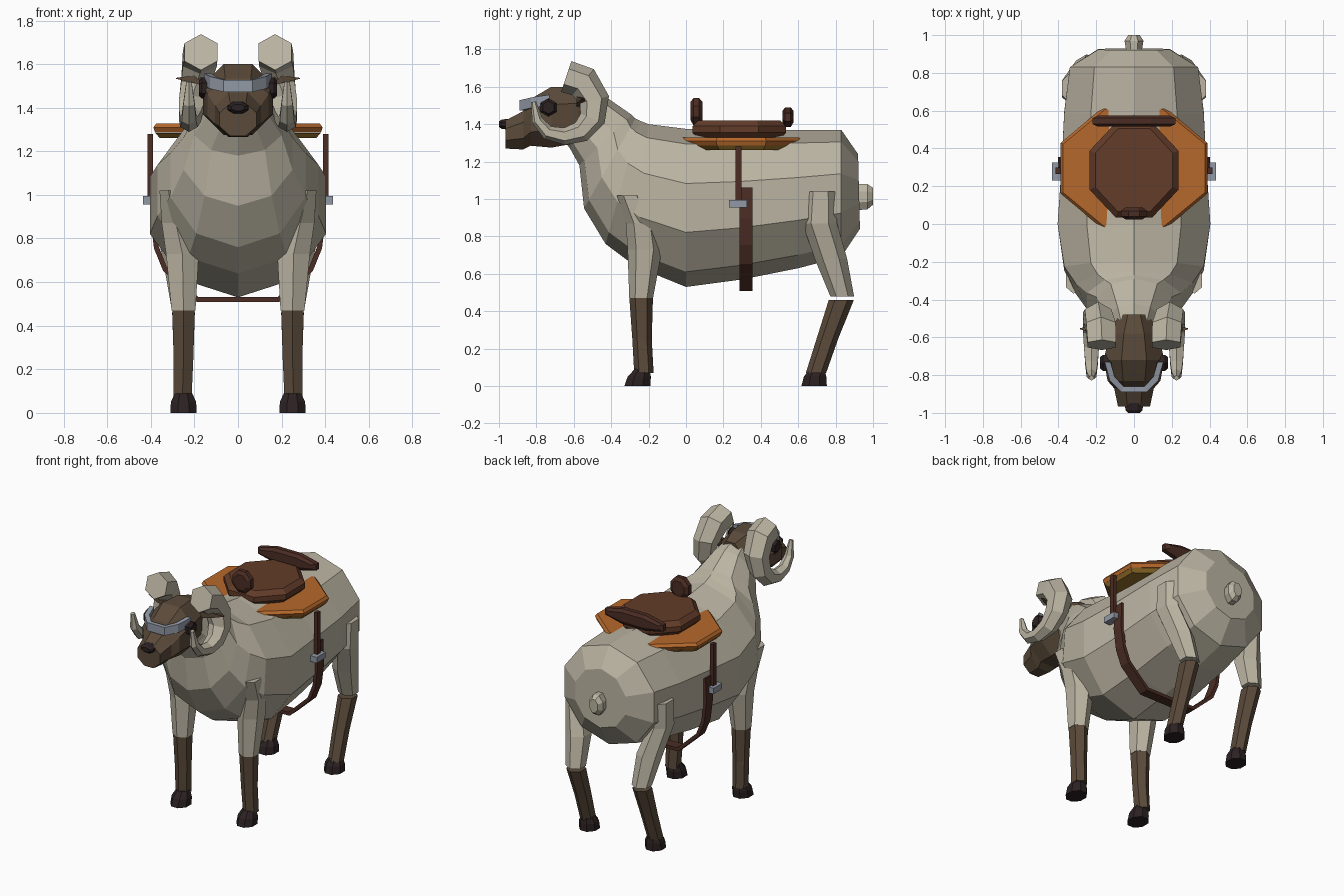
import bpy, bmesh, math
from mathutils import Vector as V

cube = bpy.data.objects.get("Cube")
if cube:
    bpy.data.objects.remove(cube)


def material(name, r, g, b):
    m = bpy.data.materials.new(name)
    m.use_nodes = True
    m.diffuse_color = (r, g, b, 1)
    bsdf = next(n for n in m.node_tree.nodes if n.type == 'BSDF_PRINCIPLED')
    bsdf.inputs["Base Color"].default_value = (r, g, b, 1)
    bsdf.inputs["Roughness"].default_value = 0.9
    return m


WOOL = material("cream wool", .50, .46, .365)
HIDE = material("brown hide", .105, .07, .043)
HOOF = material("dark hoof", .025, .015, .016)
SEAT = material("saddle leather", .125, .045, .022)
PAD = material("orange blanket", .47, .14, .025)
TRIM = material("gold lining", .32, .17, .025)
STRAP = material("strap leather", .07, .026, .017)
METAL = material("blue grey metal", .29, .32, .38)


def loft(name, rings, mat, n=8, flat=True):
    """Skin rings given as (centre, half axis u, half axis v); flat puts sides, not corners, on the axes."""
    bm = bmesh.new()
    shift = math.pi / n if flat else math.pi / 2
    grow = 1 / math.cos(math.pi / n) if flat else 1
    loops = []
    for c, u, v in rings:
        loop = []
        for i in range(n):
            a = shift + i * math.tau / n
            loop.append(bm.verts.new(V(c) + V(u) * math.cos(a) * grow + V(v) * math.sin(a) * grow))
        loops.append(loop)
    for a, b in zip(loops, loops[1:]):
        for i in range(n):
            j = (i + 1) % n
            bm.faces.new((a[i], a[j], b[j], b[i]))
    bm.faces.new(loops[0])
    bm.faces.new(loops[-1])
    bmesh.ops.recalc_face_normals(bm, faces=bm.faces)
    me = bpy.data.meshes.new(name)
    bm.to_mesh(me)
    bm.free()
    me.materials.append(mat)
    ob = bpy.data.objects.new(name, me)
    bpy.context.scene.collection.objects.link(ob)
    return ob


def column(name, rows, mat, s=1, n=8):
    """Upright part from rows of z, x, y, half width, half depth."""
    return loft(name, [((s * x, y, z), (rx, 0, 0), (0, ry, 0)) for z, x, y, rx, ry in rows], mat, n)


def along_y(name, rows, mat, n=8):
    """Part running front to back from rows of y, bottom, top, half width."""
    return loft(name, [((0, y, (a + b) / 2), (w, 0, 0), (0, 0, (b - a) / 2)) for y, a, b, w in rows], mat, n)


def box(name, lo, hi, mat):
    c, h = (V(lo) + V(hi)) / 2, (V(hi) - V(lo)) / 2
    return loft(name, [((c.x, c.y, z), (h.x, 0, 0), (0, h.y, 0)) for z in (lo[2], hi[2])], mat, 4)


# Body and neck: bottom y, z, top y, z, half width
body = []
for by, bz, ty, tz, w in [
        (.93, .84, .92, 1.24, .19), (.83, .69, .83, 1.37, .34), (.60, .63, .58, 1.37, .37),
        (.30, .57, .28, 1.37, .385), (0, .53, 0, 1.375, .405), (-.27, .64, -.2, 1.40, .37),
        (-.43, .76, -.25, 1.42, .31), (-.545, .95, -.27, 1.43, .25), (-.57, 1.18, -.29, 1.45, .20),
        (-.62, 1.27, -.42, 1.54, .14), (-.68, 1.35, -.53, 1.58, .10)]:
    lo, hi = V((0, by, bz)), V((0, ty, tz))
    body.append(((lo + hi) / 2, (w * 1.05, 0, 0), (hi - lo) / 2))
loft("body", body, WOOL, 10, False)
along_y("tail", [(.91, .94, 1.08, .04), (.97, .945, 1.08, .05), (1.0, .97, 1.06, .03)], WOOL)

# Head
along_y("head", [(-.48, 1.38, 1.57, .08), (-.58, 1.30, 1.60, .13), (-.72, 1.275, 1.60, .16),
                 (-.83, 1.285, 1.535, .14), (-.87, 1.265, 1.47, .105), (-.965, 1.27, 1.42, .085)], HIDE)
along_y("nose", [(-.94, 1.37, 1.43, .05), (-.985, 1.375, 1.425, .045), (-1.0, 1.385, 1.415, .03)], HOOF)

# Brow visor, bent round the face
arc = [(-.14, -.73, 1.53), (-.115, -.82, 1.515), (-.06, -.875, 1.5)]
arc += [(-x, y, z) for x, y, z in reversed(arc)]
visor = []
for p in arc:
    out = V((p[0], p[1] + .74, 0)).normalized() * .016
    visor.append((p, out, (0, 0, .028)))
loft("visor", visor, METAL, 4)

# Paired parts
for side, s in (("left", 1), ("right", -1)):
    column(side + "_front_thigh", [(1.02, .32, -.30, .04, .06), (.87, .285, -.235, .065, .075),
                                   (.73, .255, -.22, .075, .08), (.47, .25, -.24, .055, .055)], WOOL, s, 6)
    column(side + "_front_shin", [(.48, .25, -.24, .052, .055), (.25, .25, -.235, .045, .045),
                                  (.07, .255, -.225, .042, .045)], HIDE, s, 6)
    column(side + "_front_hoof", [(.09, .25, -.235, .04, .04), (.05, .25, -.25, .058, .062),
                                  (0, .25, -.26, .06, .07)], HOOF, s)
    column(side + "_hind_thigh", [(1.04, .34, .72, .04, .07), (.87, .32, .715, .06, .08),
                                  (.68, .27, .775, .07, .075), (.48, .25, .835, .055, .055)], WOOL, s, 6)
    column(side + "_hind_shin", [(.46, .25, .83, .052, .058), (.25, .25, .755, .045, .05),
                                 (.07, .255, .695, .042, .047)], HIDE, s, 6)
    column(side + "_hind_hoof", [(.09, .25, .70, .04, .04), (.05, .25, .69, .058, .06),
                                 (0, .25, .685, .06, .068)], HOOF, s)

    # Curled horn: y, z, x, radius
    path = [(-.64, 1.655, .17, .075), (-.55, 1.625, .175, .078), (-.49, 1.53, .19, .07),
            (-.50, 1.43, .21, .06), (-.56, 1.36, .22, .05), (-.65, 1.335, .225, .04),
            (-.74, 1.355, .225, .033), (-.795, 1.42, .225, .026), (-.815, 1.52, .225, .012)]
    horn = []
    for i, (y, z, x, r) in enumerate(path):
        a, b = path[max(i - 1, 0)], path[min(i + 1, len(path) - 1)]
        d = V((0, b[0] - a[0], b[1] - a[1])).normalized()
        horn.append(((s * x, y, z), (r, 0, 0), (0, -d.z * r, d.y * r)))
    loft(side + "_horn", horn, WOOL, 6)

    # Ear and eye
    loft(side + "_ear", [((s * x, -.555, z), (0, r, 0), (0, 0, r * .6))
                         for x, z, r in ((.12, 1.51, .03), (.2, 1.53, .03), (.285, 1.535, .003))], HIDE, 4)
    loft(side + "_eye", [((s * x, -.735, 1.49), (0, r, 0), (0, 0, r))
                         for x, r in ((.12, .042), (.165, .042), (.18, .03))], HOOF, 6)

    # Stirrup strap, buckle and girth tab
    xs = sorted((s * .39, s * .415))
    box(side + "_strap", (xs[0], .265, .97), (xs[1], .298, 1.28), STRAP)
    xs = sorted((s * .38, s * .435))
    box(side + "_buckle", (xs[0], .23, .955), (xs[1], .325, .995), METAL)

# Girth hanging round the belly
girth = [(.385, 1.06), (.392, .90), (.375, .76), (.335, .66), (.185, .52)]
girth += [(-x, z) for x, z in reversed(girth)]
belt = []
for x, z in girth:
    out = V((x, 0, z - 1.0)).normalized() * .012
    belt.append(((x, .32, z), (0, .035, 0), out))
loft("girth", belt, STRAP, 4)


# Saddle layers: z, half width, half length around a shared centre
def layer(name, rows, mat, y=.295):
    column(name, [(z, 0, y, rx, ry) for z, rx, ry in rows], mat)


layer("blanket_lining", [(1.262, .36, .28), (1.285, .38, .31)], TRIM)
layer("blanket", [(1.286, .38, .31), (1.31, .388, .325), (1.328, .375, .31)], PAD)
layer("seat", [(1.32, .20, .22), (1.355, .235, .25), (1.39, .235, .25), (1.42, .205, .22)], SEAT, .285)

# Saddle horn and backrest
along_y("pommel", [(.025, 1.42, 1.52, .045), (.04, 1.395, 1.54, .068),
                   (.07, 1.395, 1.54, .068), (.088, 1.42, 1.52, .045)], STRAP)
along_y("backrest", [(.515, 1.41, 1.47, .19), (.53, 1.385, 1.49, .22),
                     (.56, 1.385, 1.49, .22), (.575, 1.41, 1.47, .19)], STRAP)
